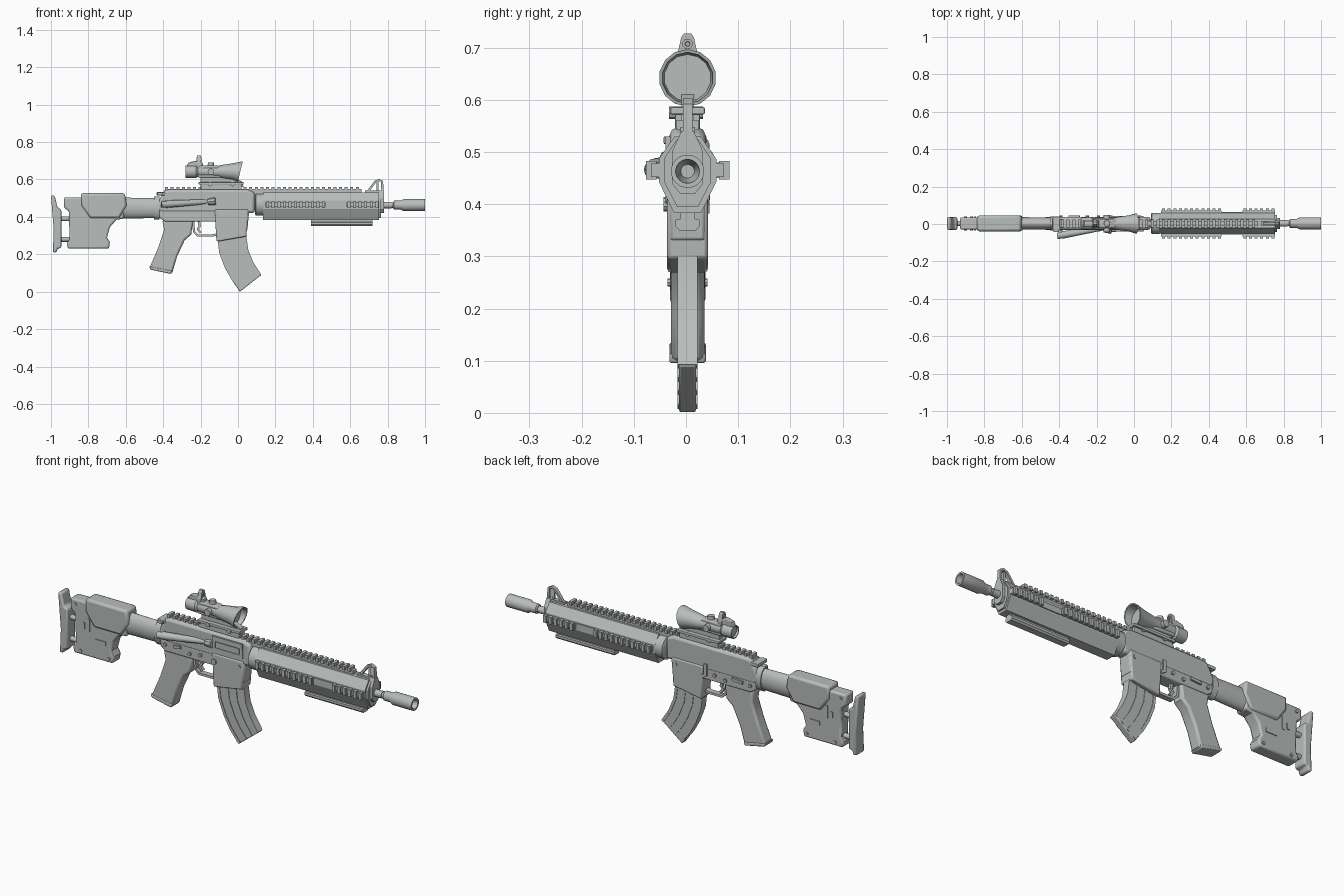
import bpy, bmesh, math
from mathutils import Vector

mat = bpy.data.materials.new("gunmetal_grey")
mat.diffuse_color = (0.48, 0.51, 0.50, 1)
CY = 0.003   # centre plane of the model


def finish(name, bm, bevel=0.0, smooth=True):
    bmesh.ops.recalc_face_normals(bm, faces=bm.faces)
    bmesh.ops.translate(bm, verts=bm.verts, vec=(0, CY, 0))
    me = bpy.data.meshes.new(name)
    bm.to_mesh(me)
    bm.free()
    me.materials.append(mat)
    ob = bpy.data.objects.new(name, me)
    bpy.context.collection.objects.link(ob)
    if bevel:
        m = ob.modifiers.new("bevel", 'BEVEL')
        m.width, m.segments = bevel, 2
        m.limit_method, m.angle_limit = 'ANGLE', math.radians(50)
    if smooth:
        bpy.ops.object.select_all(action='DESELECT')
        ob.select_set(True)
        bpy.context.view_layer.objects.active = ob
        bpy.ops.object.shade_smooth_by_angle(angle=math.radians(35))
    return ob


def extrude(bm, pts, vec):
    f = bm.faces.new([bm.verts.new(p) for p in pts])
    g = bmesh.ops.extrude_face_region(bm, geom=[f])["geom"]
    bmesh.ops.translate(bm, vec=vec, verts=[v for v in g if isinstance(v, bmesh.types.BMVert)])


def side(name, pts, half, bevel=0.0, y=0.0):
    """XZ profile extruded to y +- half."""
    bm = bmesh.new()
    extrude(bm, [(x, y - half, z) for x, z in pts], (0, 2 * half, 0))
    return finish(name, bm, bevel)


def along(name, half_pts, x0, x1, bevel=0.0):
    """Mirrored (y, z) half section, listed top to bottom, extruded along x."""
    sec = half_pts + [(-y, z) for y, z in reversed(half_pts)]
    bm = bmesh.new()
    extrude(bm, [(x0, y, z) for y, z in sec], (x1 - x0, 0, 0))
    return finish(name, bm, bevel, False)


def boxes(name, items, bevel=0.0):
    """Many boxes (x0,x1,y0,y1,z0,z1) in one object."""
    bm = bmesh.new()
    for x0, x1, y0, y1, z0, z1 in items:
        extrude(bm, [(x0, y0, z0), (x1, y0, z0), (x1, y1, z0), (x0, y1, z0)], (0, 0, z1 - z0))
    return finish(name, bm, bevel, False)


def lathe(name, prof, z, n=16, sy=1.0, shear=None):
    """(x, radius) profile turned about the x axis."""
    bm = bmesh.new()
    rings = []
    for x, r in prof:
        ring = []
        for i in range(n):
            a = 2 * math.pi * (i + .5) / n
            dx = shear[1] * r * math.sin(a) if shear and x >= shear[0] else 0
            ring.append(bm.verts.new((x + dx, r * sy * math.cos(a), z + r * math.sin(a))))
        rings.append(ring)
    for a, b in zip(rings, rings[1:]):
        for i in range(n):
            bm.faces.new((a[i], a[(i + 1) % n], b[(i + 1) % n], b[i]))
    bm.faces.new(rings[0])
    bm.faces.new(rings[-1])
    return finish(name, bm)


def rod(name, p, q, r1, r2, n=12):
    p, q = Vector(p), Vector(q)
    bm = bmesh.new()
    bmesh.ops.create_cone(bm, cap_ends=True, segments=n, radius1=r1, radius2=r2, depth=(q - p).length)
    bmesh.ops.rotate(bm, verts=bm.verts, matrix=(q - p).to_track_quat('Z', 'Y').to_matrix())
    bmesh.ops.translate(bm, verts=bm.verts, vec=(p + q) / 2)
    return finish(name, bm)


def strip(name, pts, t, half, y=0.0):
    """Bent flat bar following an XZ path."""
    P = [Vector(p) for p in pts]
    L, R = [], []
    for i, p in enumerate(P):
        d = (P[min(i + 1, len(P) - 1)] - P[max(i - 1, 0)]).normalized()
        o = Vector((-d.y, d.x)) * t / 2
        L.append(tuple(p + o))
        R.append(tuple(p - o))
    return side(name, L + R[::-1], half, 0, y)


# --- Stock ---
side("butt_pad", [(-1, .515), (-.98, .515), (-.965, .45), (-.945, .44), (-.945, .235), (-.965, .23),
                  (-.97, .21), (-.99, .21), (-.985, .33)], .034, .008)
for z in (.39, .28):
    rod("butt_pad_rod", (-.96, 0, z), (-.89, 0, z), .013, .013)
side("stock_body", [(-.93, .505), (-.61, .505), (-.61, .39), (-.65, .385), (-.685, .345), (-.70, .29),
                    (-.685, .265), (-.69, .23), (-.91, .23), (-.915, .26), (-.90, .28), (-.905, .43),
                    (-.93, .45)], .033, .009)
side("cheek_rest", [(-.84, .527), (-.605, .527), (-.595, .46), (-.635, .392), (-.79, .392), (-.838, .46)], .042, .012)
lathe("buffer_tube", [(-.63, .057), (-.45, .054), (-.45, .062), (-.42, .062)], .447, 20, .6)
for s in (-1, 1):
    y = s * .034
    strip("stock_slot_long", [(-.822, .36), (-.822, .425)], .012, .003, y)
    strip("stock_slot_short", [(-.85, .37), (-.85, .40)], .012, .003, y)
    strip("stock_oval", [(-.785, .323), (-.725, .323)], .02, .003, y)
    for x, z in ((-.9, .48), (-.87, .25), (-.71, .25)):
        rod("stock_screw", (x, s * .03, z), (x, s * .038, z), .008, .008, 8)

# --- Receiver ---
side("upper_receiver", [(-.435, .465), (-.395, .54), (-.37, .547), (.05, .547), (.09, .53), (.09, .42),
                        (-.42, .42)], .034, .014)
side("lower_receiver", [(-.42, .435), (-.42, .395), (-.39, .375), (-.12, .375), (-.11, .33), (.05, .33),
                        (.06, .435)], .034, .006)
side("magazine_well", [(-.125, .44), (-.115, .268), (.045, .295), (.055, .44)], .039, .007)
boxes("ejection_door", [(-.12, .05, -.042, -.03, .505, .53), (-.12, .05, -.037, -.03, .455, .47),
                        (-.12, -.105, -.039, -.03, .455, .53), (.035, .05, -.039, -.03, .455, .53)])
boxes("bolt", [(-.10, .03, -.036, -.03, .475, .50)])
rod("forward_assist", (-.385, -.062, .468), (-.14, -.02, .483), .02, .012)
rod("forward_assist_knob", (-.41, -.067, .466), (-.38, -.062, .468), .017, .017)
rod("case_deflector", (-.16, -.03, .48), (-.12, -.036, .485), .018, .02, 8)
boxes("charging_handle", [(-.435, -.39, -.036, .036, .515, .532), (-.43, -.40, -.046, -.03, .515, .53)], .003)
strip("bolt_catch", [(-.14, .455), (-.14, .40), (-.12, .39)], .018, .005, .037)
strip("selector_lever", [(-.35, .415), (-.29, .42)], .014, .006, .037)
strip("selector_lever_front", [(-.34, .415), (-.30, .42)], .014, .006, -.036)
for x, z in ((-.39, .41), (-.25, .40), (-.19, .41), (.03, .41)):
    rod("receiver_pin", (x, -.042, z), (x, .042, z), .009, .009, 10)
rod("magazine_release", (-.11, -.046, .40), (-.11, .0, .40), .014, .014, 10)

# --- Grip, trigger, magazine ---
side("pistol_grip", [(-.405, .385), (-.395, .33), (-.425, .24), (-.472, .13), (-.465, .122), (-.36, .098),
                     (-.35, .105), (-.325, .19), (-.285, .275), (-.25, .305), (-.24, .385)], .032, .013)
side("grip_cap", [(-.475, .135), (-.468, .118), (-.358, .095), (-.352, .112)], .035, .004)
strip("trigger_guard", [(-.24, .38), (-.235, .32), (-.215, .30), (-.14, .30), (-.12, .305)], .012, .014)
strip("trigger", [(-.21, .38), (-.205, .35), (-.215, .335), (-.20, .315)], .014, .008)
side("magazine", [(-.11, .30), (-.10, .21), (-.07, .13), (-.035, .065), (.01, 0), (.125, .09), (.082, .155),
                  (.055, .22), (.042, .31)], .0165, .004)
for i, f in enumerate((.04, .36, .66, .96)):
    a = [(-.11, .30), (-.10, .21), (-.07, .13), (-.035, .067), (.012, .008)]
    b = [(.042, .31), (.055, .22), (.082, .155), (.098, .13), (.122, .092)]
    strip("magazine_rib_%d" % i, [(p[0] + (q[0] - p[0]) * f, p[1] + (q[1] - p[1]) * f)
                                  for p, q in zip(a, b)], .014, .0195)

# --- Handguard and rails ---
along("handguard", [(.025, .53), (.055, .487), (.055, .443), (.026, .383)], .135, .755)
lathe("handguard_ring", [(.09, .05), (.095, .06), (.135, .06)], .465, 16, .97)
along("handguard_end_cap", [(.02, .525), (.045, .487), (.045, .443), (.02, .395)], .75, .765)
boxes("top_rail_base", [(-.39, .66, -.014, .014, .52, .548)])
boxes("top_rail_teeth", [(-.39 + .03 * i, -.374 + .03 * i, -.021, .021, .542, .561) for i in range(35)])
side_teeth = [.15 + .03 * i for i in range(11)] + [.585 + .03 * i for i in range(6)]
for s in (-1, 1):
    ys = sorted((s * .05, s * .07))
    yt = sorted((s * .06, s * .08))
    boxes("side_rail", [(.145, .468, *ys, .452, .478), (.58, .755, *ys, .452, .478),
                        (.468, .58, *sorted((s * .05, s * .06)), .45, .48)])
    boxes("side_rail_teeth", [(x, x + .016, *yt, .447, .483) for x in side_teeth])
along("lower_rail", [(.014, .39), (.014, .372), (.023, .37), (.023, .358), (.016, .35)], .39, .72)

# --- Barrel, front sight, muzzle ---
lathe("barrel", [(.74, .018), (.82, .018), (.82, .015), (.85, .015)], .463)
lathe("muzzle_device", [(.83, .017), (.835, .024), (.87, .024), (.885, .032), (1, .032), (1, .023),
                        (.94, .013), (.94, .003)], .463, 20)
along("front_sight_block", [(.012, .54), (.03, .50), (.03, .44), (.014, .42)], .755, .78)
strip("front_sight_loop", [(.69, .525), (.705, .55), (.735, .59), (.755, .597), (.77, .59), (.773, .53)], .012, .009)
boxes("front_sight_post", [(.74, .752, -.003, .003, .53, .59), (.68, .77, -.012, .012, .52, .54)])

# --- Optic ---
lathe("scope_body", [(-.27, .01), (-.27, .027), (-.28, .029), (-.28, .033), (-.225, .035), (-.215, .028), (-.11, .03),
                     (-.085, .036), (-.03, .044), (.012, .055), (.012, .049), (-.02, .045), (-.02, .003)],
      .642, 14, 1.0, (-.005, .24))
side("scope_housing", [(-.215, .665), (-.2, .675), (-.11, .675), (-.09, .665), (-.09, .61), (-.215, .61)], .022, .006)
rod("scope_windage_knob", (-.145, -.045, .642), (-.145, .045, .642), .017, .017, 12)
rod("scope_elevation_knob", (-.145, 0, .66), (-.145, 0, .692), .018, .016, 12)
side("scope_mount_stem", [(-.20, .625), (-.06, .625), (-.02, .61), (.02, .59), (.03, .56), (-.20, .56)], .012)
boxes("scope_mount_foot", [(-.21, .03, -.033, .033, .572, .586), (-.20, .02, -.024, .024, .545, .575)], .003)
for x in (-.15, -.03):
    rod("scope_mount_nut", (x, -.036, .575), (x, .03, .575), .012, .012, 8)
side("backup_sight_base", [(-.275, .67), (-.265, .69), (-.23, .70), (-.19, .69), (-.185, .665)], .016, .003)
along("backup_sight_plate", [(.007, .727), (.012, .72), (.02, .685), (.02, .66)], -.218, -.198)
lathe("backup_sight_aperture", [(-.222, .005), (-.222, .01), (-.194, .01), (-.194, .005), (-.21, .001)], .707, 10)
